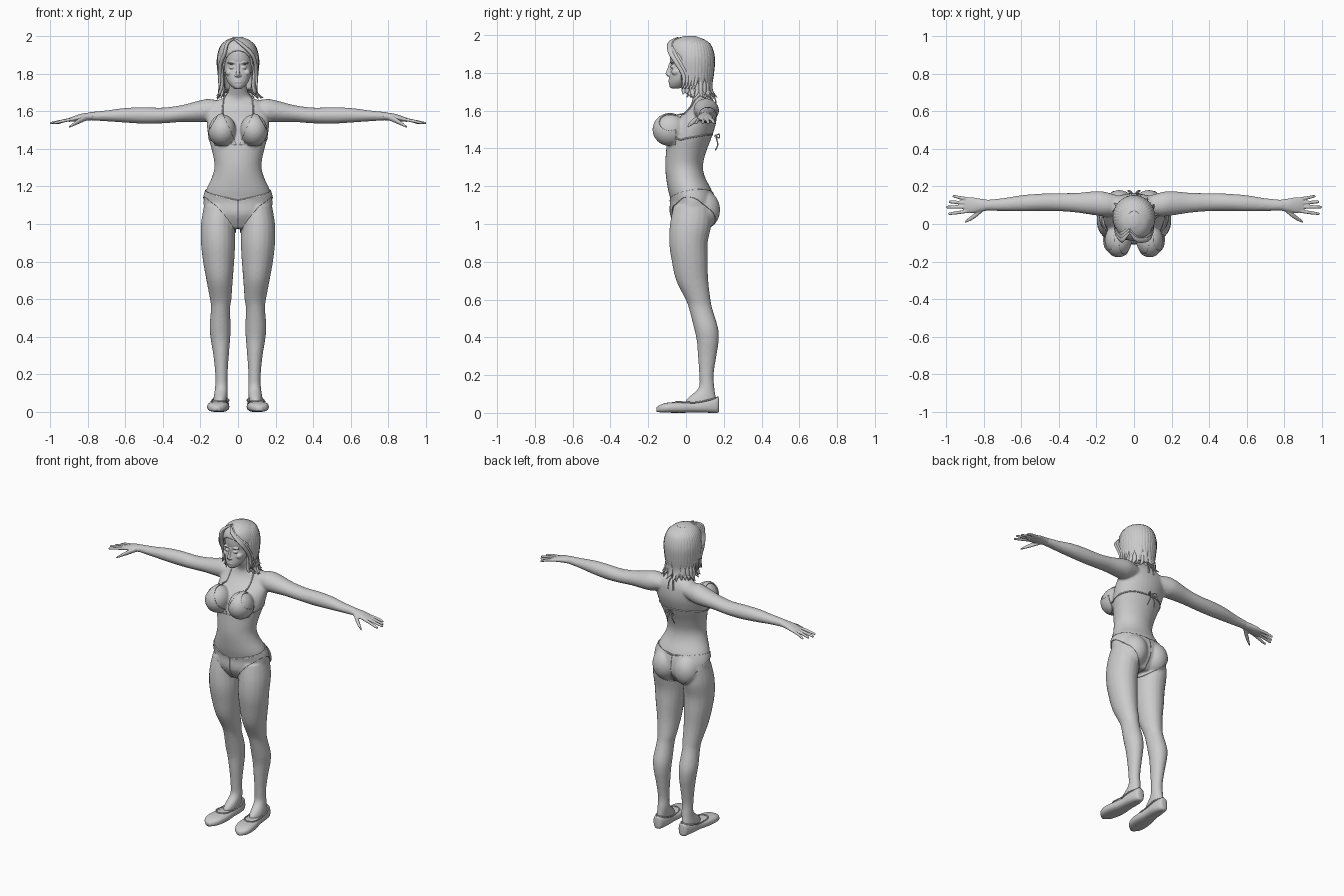
import bpy, bmesh, math, random
from mathutils import Vector
from mathutils.bvhtree import BVHTree

random.seed(4)
if "Cube" in bpy.data.objects:
    bpy.data.objects.remove(bpy.data.objects["Cube"])

X, Y, Z = Vector((1, 0, 0)), Vector((0, 1, 0)), Vector((0, 0, 1))
grey = bpy.data.materials.new("plain_grey")
grey.use_nodes = True
grey.diffuse_color = (.6, .6, .6, 1)
grey.node_tree.nodes["Principled BSDF"].inputs["Base Color"].default_value = grey.diffuse_color


def spline(rows, steps=4):
    """Catmull-Rom interpolation of rows of numbers."""
    rows = [Vector(r) for r in rows]
    result = []
    for i in range(len(rows) - 1):
        b, c = rows[i], rows[i + 1]
        a = rows[i - 1] if i else b
        d = rows[min(i + 2, len(rows) - 1)]
        for k in range(steps):
            t = k / steps
            result.append(b + (c - a) * t / 2 + (a * 2 - b * 5 + c * 4 - d) * t * t / 2
                          + (b * 3 - a - c * 3 + d) * t ** 3 / 2)
    return result + [rows[-1]]


def tube(bm, rows, u, v=None, sides=20, power=1):
    """Loft elliptical rings; a row is x, y, z, radius along u, radius along v."""
    rows = spline(rows)
    rings = []
    for i, row in enumerate(rows):
        centre = Vector(row[:3])
        across = v
        if v is None:
            along = Vector(rows[min(i + 1, len(rows) - 1)][:3]) - Vector(rows[max(i - 1, 0)][:3])
            across = along.cross(u).normalized()
        ring = []
        for k in range(sides):
            a = math.tau * k / sides
            c, s = (math.copysign(abs(w) ** power, w) for w in (math.cos(a), math.sin(a)))
            ring.append(bm.verts.new(centre + u * c * row[3] + across * s * row[4]))
        rings.append(ring)
    for low, high in zip(rings, rings[1:]):
        for k in range(sides):
            j = (k + 1) % sides
            bm.faces.new((low[k], low[j], high[j], high[k]))
    bm.faces.new(rings[0][::-1])
    bm.faces.new(rings[-1])


def ball(bm, centre, radii):
    made = bmesh.ops.create_uvsphere(bm, u_segments=24, v_segments=16, radius=1)["verts"]
    for vert in made:
        vert.co = Vector(centre) + Vector(p * r for p, r in zip(vert.co, radii))


def mirror(bm):
    copy = bmesh.ops.duplicate(bm, geom=bm.verts[:] + bm.edges[:] + bm.faces[:])["geom"]
    for item in copy:
        if isinstance(item, bmesh.types.BMVert):
            item.co.x *= -1
    bmesh.ops.reverse_faces(bm, faces=[f for f in copy if isinstance(f, bmesh.types.BMFace)])


def finish(name, bm, voxel=0, smooth=0):
    """Turn a bmesh into an object, optionally fused into one smooth skin."""
    bmesh.ops.recalc_face_normals(bm, faces=bm.faces)
    mesh = bpy.data.meshes.new(name)
    bm.to_mesh(mesh)
    bm.free()
    obj = bpy.data.objects.new(name, mesh)
    bpy.context.collection.objects.link(obj)
    if voxel:
        remesh = obj.modifiers.new("fuse", 'REMESH')
        remesh.mode, remesh.voxel_size = 'VOXEL', voxel
        soften = obj.modifiers.new("soften", 'SMOOTH')
        soften.factor, soften.iterations = .5, smooth
        view = bpy.context.evaluated_depsgraph_get()
        obj.data = bpy.data.meshes.new_from_object(obj.evaluated_get(view))
        obj.modifiers.clear()
    obj.data.materials.clear()
    obj.data.materials.append(grey)
    obj.data.shade_smooth()
    return obj


def garment(name, source, planes, thickness):
    """Copy the part of a skin inside some planes (point, outward normal) as thin cloth."""
    bm = bmesh.new()
    bm.from_mesh(source.data)
    for point, normal in planes:
        bmesh.ops.bisect_plane(bm, geom=bm.verts[:] + bm.edges[:] + bm.faces[:],
                               plane_co=point, plane_no=normal, clear_outer=True)
    mirror(bm)
    obj = finish(name, bm)
    shell = obj.modifiers.new("cloth", 'SOLIDIFY')
    shell.thickness, shell.offset = thickness, 1
    return obj


def cord(name, points, radius, both=True, skin=None):
    """Thin string through points, laid on a skin when one is given."""
    curve = bpy.data.curves.new(name, 'CURVE')
    curve.dimensions, curve.bevel_depth, curve.bevel_resolution = '3D', radius, 2
    path = [p.copy() for p in spline(points, 8)]
    if skin:
        path = [skin.find_nearest(p)[0] for p in path]
    for side in ((1, -1) if both else (1,)):
        line = curve.splines.new('POLY')
        line.points.add(len(path) - 1)
        for target, p in zip(line.points, path):
            target.co = (p.x * side, p.y, p.z, 1)
    curve.materials.append(grey)
    bpy.context.collection.objects.link(bpy.data.objects.new(name, curve))


# Body: torso, legs, arms, bust and seat fused together
bm = bmesh.new()
ball(bm, (.083, -.085, 1.5), (.072, .088, .083))
ball(bm, (.078, .088, 1.075), (.08, .088, .1))
tube(bm, [(.1, .035, 1.1, .08, .1), (.107, .025, 1, .09, .11), (.106, .013, .9, .091, .102),
          (.103, .02, .8, .083, .095), (.098, .033, .7, .07, .085), (.092, .064, .6, .057, .066),
          (.093, .078, .55, .051, .062), (.095, .106, .45, .056, .064), (.093, .115, .38, .051, .058),
          (.09, .112, .3, .041, .049), (.088, .108, .2, .033, .038), (.088, .108, .13, .034, .043),
          (.094, .08, .07, .037, .08), (.096, .08, .03, .035, .08)], X, Y)
tube(bm, [(.08, .1, 1.61, .05, .04), (.15, .105, 1.605, .065, .06), (.2, .11, 1.6, .065, .058),
          (.3, .113, 1.587, .053, .045), (.4, .116, 1.577, .048, .042), (.5, .115, 1.577, .046, .044),
          (.6, .11, 1.578, .043, .039), (.7, .103, 1.575, .034, .029), (.8, .1, 1.573, .028, .021)], Y, Z)
mirror(bm)
tube(bm, [(0, .03, .98, .1, .07), (0, .035, 1.05, .17, .115), (0, .035, 1.12, .183, .116),
          (0, .02, 1.18, .17, .115), (0, -.003, 1.25, .138, .103), (0, -.01, 1.31, .125, .1),
          (0, 0, 1.38, .136, .106), (0, .02, 1.46, .157, .116), (0, .05, 1.54, .166, .11),
          (0, .085, 1.61, .16, .075), (0, .09, 1.65, .125, .058), (0, .08, 1.68, .065, .05),
          (0, .05, 1.74, .045, .047), (0, .035, 1.8, .04, .045)], X, Y, 32)
body = finish("body", bm, .007, 6)
skin = BVHTree.FromPolygons([v.co for v in body.data.vertices], [p.vertices for p in body.data.polygons])

# Hands: palm, four fingers and thumb
bm = bmesh.new()
tube(bm, [(.77, .1, 1.573, .028, .021), (.82, .1, 1.569, .035, .02), (.86, .1, 1.562, .042, .016),
          (.9, .1, 1.553, .037, .01)], Y, Z)
for base, tip, reach in ((.131, .147, .965), (.111, .117, .985), (.091, .09, 1), (.071, .055, .988)):
    tube(bm, [(.86, base, 1.56, .009, .008), (.92, (base + tip) / 2, 1.55, .0095, .009),
              (reach - .01, tip, 1.537, .008, .007), (reach, tip, 1.535, .004, .004)], Y, Z, 10)
tube(bm, [(.8, .085, 1.567, .016, .015), (.84, .05, 1.55, .015, .015), (.875, .025, 1.53, .011, .01),
          (.9, .01, 1.515, .005, .005)], Y, Z, 12)
mirror(bm)
finish("hands", bm, .004, 3)

# Head: skull, jaw, brow, nose, lips, eyes and ears
bm = bmesh.new()
ball(bm, (.031, -.069, 1.832), (.015, .014, .009))
ball(bm, (.034, -.074, 1.856), (.024, .012, .006))
ball(bm, (.045, -.05, 1.805), (.022, .027, .02))
ball(bm, (.01, -.09, 1.789), (.008, .01, .007))
ball(bm, (.076, .015, 1.82), (.008, .016, .03))
mirror(bm)
tube(bm, [(0, -.055, 1.718, .018, .02), (0, -.045, 1.732, .036, .043), (0, -.03, 1.76, .057, .06),
          (0, -.012, 1.8, .07, .074), (0, .005, 1.84, .075, .084), (0, .012, 1.88, .08, .098),
          (0, .015, 1.93, .078, .095), (0, .015, 1.97, .045, .05)], X, Y, 28)
tube(bm, [(0, -.078, 1.855, .008, .01), (0, -.088, 1.82, .008, .012), (0, -.096, 1.795, .01, .013),
          (0, -.088, 1.78, .006, .008)], X, Y, 12)
for height, depth in ((1.767, .008), (1.755, .01)):
    ball(bm, (0, -.084, height), (.022, depth, .0065))
ball(bm, (0, -.073, 1.732), (.018, .015, .014))
finish("head", bm, .0035, 2)

# Hair: a cap open at the face, then overlapping locks
bm = bmesh.new()
tube(bm, [(0, .06, 1.7, .085, .075), (0, .055, 1.76, .094, .085), (0, .045, 1.82, .103, .1),
          (0, .028, 1.89, .106, .117), (0, .022, 1.94, .094, .108), (0, .02, 1.975, .066, .077),
          (0, .02, 1.995, .02, .03)], X, Y, 40)
cap = bmesh.ops.bisect_plane
everything = bm.verts[:] + bm.edges[:] + bm.faces[:]
cap(bm, geom=everything, plane_co=(0, -.015, 1.82), plane_no=(0, -.8, -.6), clear_outer=True)
hair_cap = finish("hair_cap", bm)
hair_cap.modifiers.new("depth", 'SOLIDIFY').thickness = .02

bm = bmesh.new()
lock_count = 25
for i in range(lock_count):
    angle = math.radians(65 + 230 * i / (lock_count - 1))
    out = Vector((math.sin(angle), -math.cos(angle), 0))
    tangent = Vector((math.cos(angle), math.sin(angle), 0))
    flip, drop = random.uniform(.95, 1.25), random.uniform(0, .035)
    sway = random.uniform(-.02, .02)
    rows = []
    for z, spread, width in ((1.985, .3, .008), (1.95, .8, .018), (1.88, 1, .022), (1.8, .97, .02),
                             (1.74, .9, .018), (1.705, .95, .013), (1.69 - drop, flip, .002)):
        push = sway * max(0, 1.8 - z) * 10
        rows.append((out.x * spread * .102 + tangent.x * push,
                     .035 + out.y * spread * .107 + tangent.y * push, z, width, width * .5))
    tube(bm, rows, tangent, sides=8)
# Ragged curled ends round the neck
for i in range(16):
    angle = math.radians(60 + 16 * i)
    x, y = math.sin(angle) * .09, .055 - math.cos(angle) * .075
    grow = random.uniform(1.15, 1.5)
    tube(bm, [(x, y, 1.77, .005, .005), (x * 1.05, y, 1.725, .014, .009),
              (x * 1.1, y, 1.695, .011, .008), (x * grow, y + random.uniform(-.015, .01), 1.67, .002, .002)],
         Vector((math.cos(angle), math.sin(angle), 0)), sides=8)
# Fringe swept from a side parting
for side in (1, -1):
    for i in range(5):
        back = i * .016
        tube(bm, [(-.022, -.045 + back, 1.985, .006, .005),
                  (-.022 + side * .035, -.08 + back, 1.96, .016, .009),
                  (side * .072, -.077 + back, 1.905, .018, .01),
                  (side * .093, -.045 + back, 1.85, .016, .01),
                  (side * .097, -.01 + back, 1.78, .012, .009),
                  (side * .1, -.02 + back, 1.715, .003, .003)], Y, sides=8)
finish("hair_locks", bm)

# Swimwear bottom, cut from the hips by a waist plane and a leg plane
side_hip, front_leg, back_leg = Vector((.19, .035, 1.15)), Vector((.03, -.07, 1)), Vector((.075, .15, .985))
leg_normal = (back_leg - side_hip).cross(front_leg - side_hip).normalized()
if leg_normal.z > 0:
    leg_normal.negate()
middle = ((0, 0, 0), -X)
garment("swim_bottom", body, [middle, ((0, -.1, 1.12), (-.22, -.17, 1)), (side_hip, leg_normal)], .005)
cord("waist_string", [(0, -.12, 1.12), (.08, -.1, 1.135), (.17, -.03, 1.165), (.19, .05, 1.175),
                      (.12, .14, 1.185), (0, .16, 1.175)], .004, skin=skin)

# Swimwear top: triangular cups, halter straps, back band and ties
garment("swim_cups", body, [middle, ((0, 0, 1.42), -Z), ((0, -.055, 0), Y),
                            ((.022, 0, 1.45), (-.9, 0, .4)), ((.15, 0, 1.5), (.85, 0, .5))], .005)
cord("halter_strap", [(.088, -.1, 1.57), (.088, -.02, 1.62), (.08, .05, 1.67), (.05, .1, 1.69),
                      (0, .13, 1.69)], .004, skin=skin)
cord("back_band", [(.02, -.1, 1.43), (.08, -.15, 1.42), (.15, -.06, 1.44), (.17, .03, 1.455),
                   (.12, .13, 1.465), (0, .16, 1.465)], .004, skin=skin)
cord("back_bow", [(0, .15, 1.465), (.02, .175, 1.475), (.032, .175, 1.455), (.005, .16, 1.46),
                  (.018, .168, 1.42), (.026, .155, 1.39)], .0035)
cord("neck_tie", [(0, .14, 1.69), (.015, .155, 1.66), (.02, .162, 1.61)], .0035)

# Flat slip-on shoes with a rim
bm = bmesh.new()
tube(bm, [(.092, .176, .042, .012, .03), (.092, .165, .042, .03, .042), (.092, .11, .038, .043, .037),
          (.096, .04, .031, .046, .029), (.102, -.03, .029, .056, .029), (.108, -.09, .028, .056, .027),
          (.112, -.13, .024, .042, .022), (.113, -.155, .018, .014, .012)], X, Z, 24, .75)
mirror(bm)
finish("shoes", bm)
cord("shoe_rim", [(.105, -.055, .058), (.14, -.03, .058), (.139, .05, .055), (.132, .12, .068),
                  (.092, .168, .083), (.052, .12, .068), (.055, .05, .055), (.068, -.03, .058),
                  (.105, -.055, .058)], .004)
